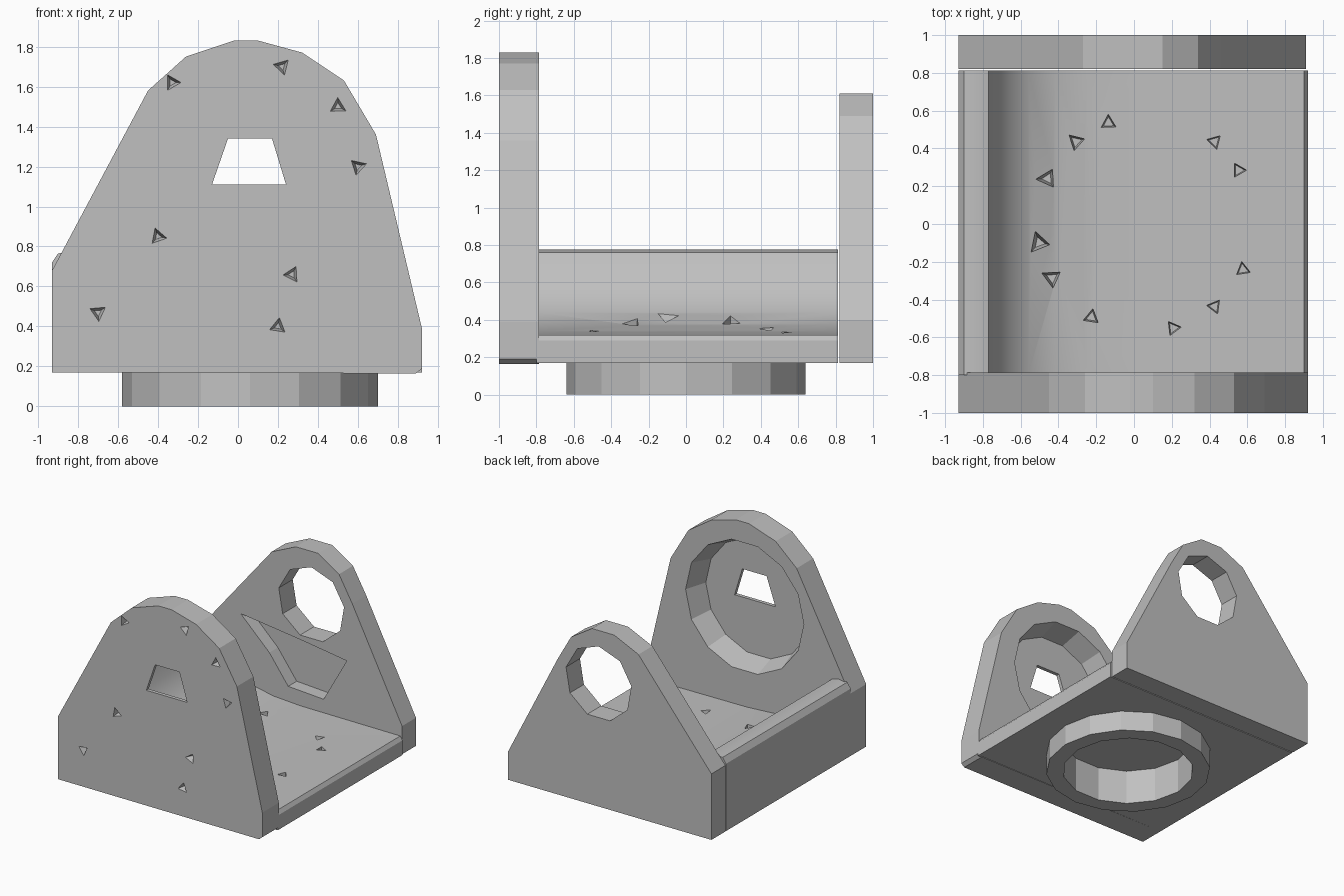
import bpy
import bmesh
from math import cos, sin, pi, radians
from mathutils import Vector

cube = bpy.data.objects.get("Cube")
if cube:
    bpy.data.objects.remove(cube, do_unlink=True)

grey = bpy.data.materials.new("plain grey")
grey.use_nodes = True
colour = (0.53, 0.53, 0.53, 1)
grey.diffuse_color = colour
grey.node_tree.nodes["Principled BSDF"].inputs["Base Color"].default_value = colour


def place(axis, u, v, w):
    """Profile point (u, v) at distance w along the axis."""
    return Vector((u, w, v)) if axis == "Y" else Vector((u, v, w))


def prism(name, start, end, axis, a, b):
    """Solid lofted from one profile to another along an axis."""
    bm = bmesh.new()
    first = [bm.verts.new(place(axis, u, v, a)) for u, v in start]
    last = [bm.verts.new(place(axis, u, v, b)) for u, v in end]
    bm.faces.new(first)
    bm.faces.new(last)
    n = len(first)
    for i in range(n):
        j = (i + 1) % n
        bm.faces.new((first[i], first[j], last[j], last[i]))
    bmesh.ops.recalc_face_normals(bm, faces=bm.faces)
    mesh = bpy.data.meshes.new(name)
    bm.to_mesh(mesh)
    bm.free()
    mesh.materials.append(grey)
    obj = bpy.data.objects.new(name, mesh)
    bpy.context.collection.objects.link(obj)
    return obj


def circle(cx, cy, r, sides, turn=0.0):
    return [(cx + r * cos(turn + 2 * pi * i / sides),
             cy + r * sin(turn + 2 * pi * i / sides)) for i in range(sides)]


def carve(obj, cutters):
    """Cut each helper out of the part and bake the result."""
    for c in cutters:
        mod = obj.modifiers.new("cut", "BOOLEAN")
        mod.operation = "DIFFERENCE"
        mod.solver = "EXACT"
        mod.object = c
        c.hide_render = True
    bpy.context.view_layer.update()
    graph = bpy.context.evaluated_depsgraph_get()
    baked = bpy.data.meshes.new_from_object(obj.evaluated_get(graph))
    obj.modifiers.clear()
    obj.data = baked
    for c in cutters:
        bpy.data.objects.remove(c, do_unlink=True)


def chips(spots, size, axis, a, b):
    """Small three-sided nicks that narrow with depth."""
    out = []
    for i, (u, v) in enumerate(spots):
        out.append(prism("chip_cutter", circle(u, v, size, 3, i * 0.8),
                         circle(u, v, size * 0.4, 3, i * 0.8), axis, a, b))
    return out


# Tall front plate with a round pocket and a small window
front_outline = [(-0.93, 0.17), (-0.93, 0.68), (-0.45, 1.58), (-0.26, 1.75),
                 (-0.02, 1.83), (0.1, 1.83), (0.32, 1.77), (0.53, 1.63),
                 (0.69, 1.36), (0.92, 0.39), (0.92, 0.19), (0.89, 0.165)]
front_plate = prism("front_plate", front_outline, front_outline, "Y", -1, -0.787)
window = [(-0.13, 1.11), (0.24, 1.11), (0.17, 1.34), (-0.05, 1.34)]
carve(front_plate, [
    prism("pocket_cutter", circle(0.02, 1.14, 0.48, 14),
          circle(0.02, 1.14, 0.54, 14), "Y", -0.97, -0.77),
    prism("window_cutter", window, window, "Y", -1.1, -0.9)])
front_chips = [(-0.33, 1.62), (0.22, 1.7), (0.5, 1.5), (0.6, 1.2),
               (0.27, 0.66), (-0.4, 0.85), (-0.7, 0.47), (0.2, 0.4)]
carve(front_plate, chips(front_chips, 0.05, "Y", -1.01, -0.95))

# Lower back plate with a round hole and a shallow inner pocket
back_outline = [(-0.93, 0.17), (-0.93, 0.71), (-0.27, 1.51), (-0.05, 1.61),
                (0.15, 1.61), (0.34, 1.49), (0.46, 1.28), (0.91, 0.4),
                (0.91, 0.17)]
back_plate = prism("back_plate", back_outline, back_outline, "Y", 0.82, 1)
hole = circle(0.09, 1.18, 0.3, 9, pi / 2)
pocket = [(-0.55, 0.93), (-0.29, 0.68), (-0.12, 0.45), (0.2, 0.43),
          (0.41, 0.8), (0, 0.86)]
carve(back_plate, [
    prism("hole_cutter", hole, hole, "Y", 0.7, 1.1),
    prism("inner_pocket_cutter", pocket, pocket, "Y", 0.75, 0.93)])

# Floor that sweeps up into a side wall
floor_outline = [(-0.93, 0.17), (-0.93, 0.72), (-0.9, 0.765), (-0.83, 0.775),
                 (-0.77, 0.76), (-0.73, 0.64), (-0.66, 0.53), (-0.56, 0.44),
                 (-0.42, 0.375), (-0.25, 0.34), (0, 0.325), (0.9, 0.32),
                 (0.92, 0.29), (0.92, 0.17)]
floor = prism("curved_floor", floor_outline, floor_outline, "Y", -0.8, 0.812)


def well():
    return prism("well_cutter", circle(0.06, 0, 0.51, 14),
                 circle(0.06, 0, 0.51, 14), "Z", -0.02, 0.29)


carve(floor, [well()])
floor_chips = [(0.06 + 0.57 * cos(radians(d)), 0.57 * sin(radians(d)))
               for d in (30, 50, 110, 130, 155, 190, 210, 240, 285, 310, 335)]
carve(floor, chips(floor_chips, 0.08, "Z", 0.5, 0.27))

# Round foot ring under the floor
rim = circle(0.06, 0, 0.64, 16)
foot = prism("foot_ring", rim, rim, "Z", 0, 0.18)
carve(foot, [well()])

# Smooth the sweep of the floor, keeping real edges sharp
bpy.ops.object.select_all(action="DESELECT")
floor.select_set(True)
bpy.context.view_layer.objects.active = floor
bpy.ops.object.shade_smooth_by_angle(angle=radians(25))
